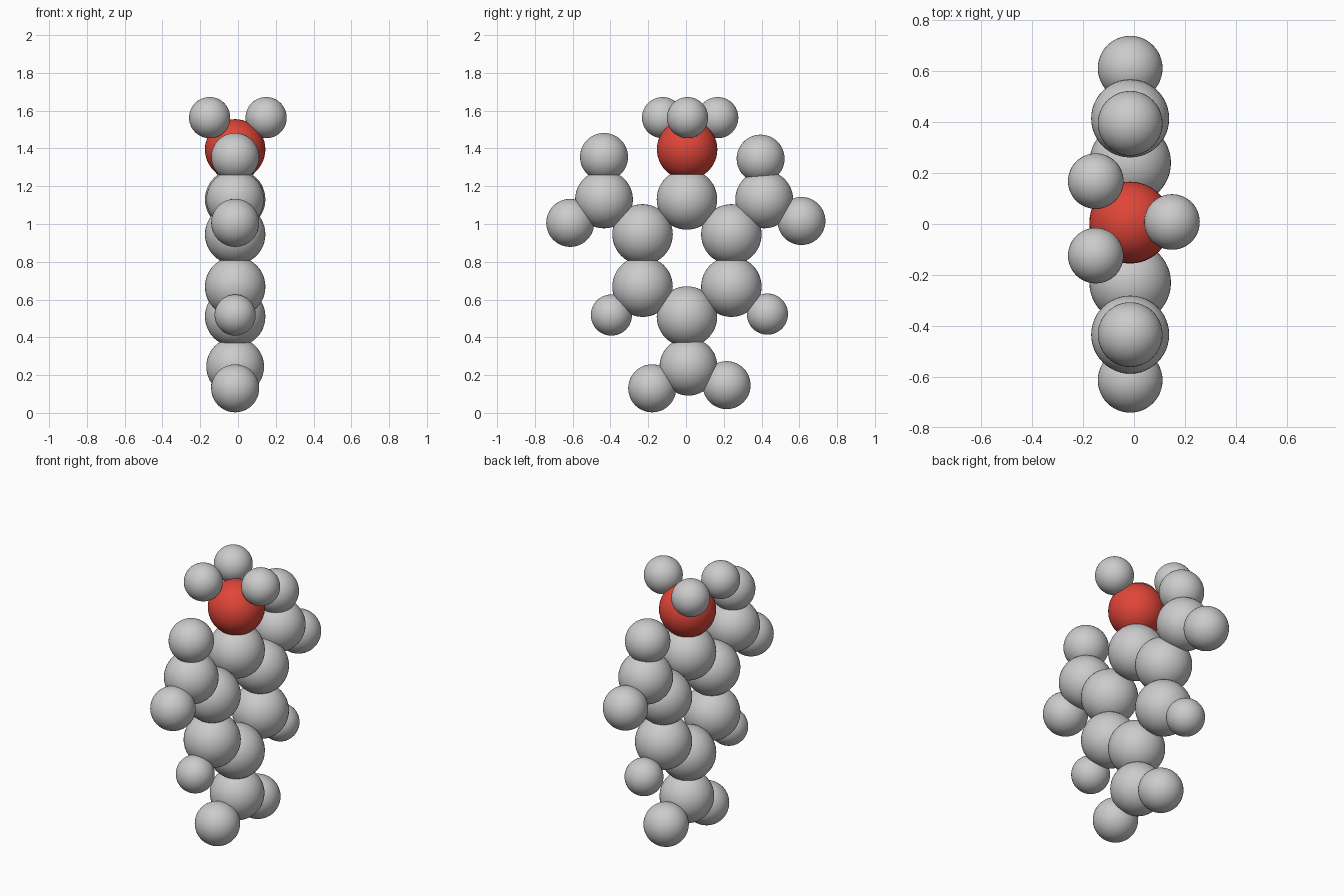
import bpy

if "Cube" in bpy.data.objects:
    bpy.data.objects.remove(bpy.data.objects["Cube"])

CARBON, NITROGEN, OXYGEN, HYDROGEN = 0.16, 0.153, 0.127, 0.109
X0 = -0.015  # plane of the flat molecule


def ball(name, radius, y, z, x=X0):
    bpy.ops.mesh.primitive_uv_sphere_add(segments=48, ring_count=24,
                                         radius=radius, location=(x, y, z))
    ob = bpy.context.object
    ob.name = name
    bpy.ops.object.shade_smooth()
    return ob


# six-carbon ring
ball("ring_carbon_top", CARBON, 0.005, 1.13)
ball("ring_carbon_bottom", CARBON, 0.005, 0.51)
for side, s in (("left", -1), ("right", 1)):
    for level, z in (("upper", 0.945), ("lower", 0.668)):
        ball(f"ring_carbon_{level}_{side}", CARBON, 0.005 + s * 0.235, z)

# three nitro groups: nitrogen followed by its two oxygens, as (y, z)
nitro_groups = {
    "left": ((-0.434, 1.13), (-0.434, 1.355), (-0.613, 1.006)),
    "right": ((0.414, 1.13), (0.395, 1.346), (0.611, 1.016)),
    "bottom": ((0.013, 0.245), (-0.179, 0.13), (0.215, 0.147)),
}
for group, (n, o1, o2) in nitro_groups.items():
    ball(f"nitrogen_{group}", NITROGEN, *n)
    ball(f"oxygen_{group}_a", OXYGEN, *o1)
    ball(f"oxygen_{group}_b", OXYGEN, *o2)

# hydrogens on the lower ring carbons
ball("ring_hydrogen_left", HYDROGEN, -0.395, 0.518)
ball("ring_hydrogen_right", HYDROGEN, 0.431, 0.523)

# methyl group on top, with the red carbon
red = bpy.data.materials.new("red")
red.diffuse_color = (0.75, 0.06, 0.04, 1)
red.use_nodes = True
red.node_tree.nodes["Principled BSDF"].inputs["Base Color"].default_value = red.diffuse_color
methyl = ball("methyl_carbon", CARBON, 0.006, 1.395)
methyl.data.materials.append(red)
for i, (x, y) in enumerate(((0.149, 0.008), (-0.15, 0.168), (-0.15, -0.124))):
    ball(f"methyl_hydrogen_{i + 1}", HYDROGEN, y, 1.563, x)
